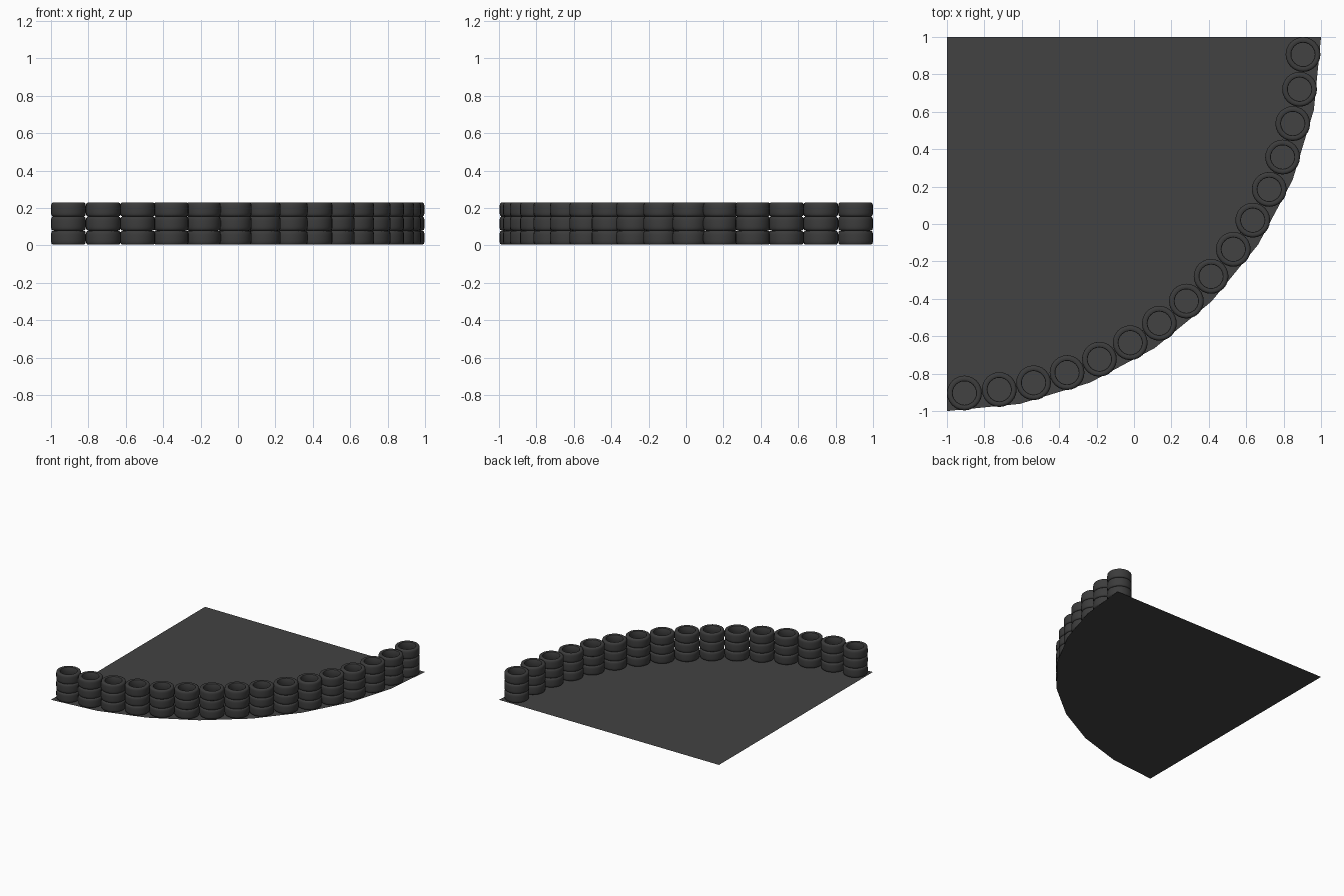
import bpy, bmesh
from math import cos, sin, pi, radians

if "Cube" in bpy.data.objects:
    bpy.data.objects.remove(bpy.data.objects["Cube"])

CX, CY = -1.0, 1.0      # centre of the quarter circle
STACKS, LEVELS, SEG = 16, 3, 24
PITCH, BASE = 0.0755, 0.003


def material(name, c):
    m = bpy.data.materials.new(name)
    m.diffuse_color = (c, c, c, 1)
    m.use_nodes = True
    m.node_tree.nodes["Principled BSDF"].inputs["Base Color"].default_value = m.diffuse_color
    return m


def add_object(name, mesh, mat, loc=(0, 0, 0)):
    ob = bpy.data.objects.new(name, mesh)
    ob.location = loc
    bpy.context.collection.objects.link(ob)
    if not mesh.materials:
        mesh.materials.append(mat)
    return ob


rubber = material("dark_rubber", 0.045)
asphalt = material("asphalt", 0.055)

# Flat quarter-circle ground pad, eight straight segments
bm = bmesh.new()
pts = [(CX, CY)]
pts += [(CX + 2 * cos(i * pi / 16), CY - 2 * sin(i * pi / 16)) for i in range(8, -1, -1)]
face = bm.faces.new([bm.verts.new((x, y, 0)) for x, y in pts])
face.normal_update()
if face.normal.z < 0:
    face.normal_flip()
mesh = bpy.data.meshes.new("ground_pad")
bm.to_mesh(mesh)
bm.free()
add_object("ground_pad", mesh, asphalt)

# Tyre: half profile mirrored about mid height, then lathed
upper = [(0.063, 0.031), (0.065, 0.0345), (0.074, 0.0375), (0.084, 0.0367),
         (0.0895, 0.033), (0.092, 0.026), (0.093, 0.015)]
profile = upper + [(r, -z) for r, z in reversed(upper)]
bm = bmesh.new()
rings = []
for k in range(SEG):
    a = 2 * pi * k / SEG
    rings.append([bm.verts.new((r * cos(a), r * sin(a), z)) for r, z in profile])
n = len(profile)
for k in range(SEG):
    a, b = rings[k], rings[(k + 1) % SEG]
    for i in range(n):
        j = (i + 1) % n
        bm.faces.new((a[i], b[i], b[j], a[j]))
bmesh.ops.recalc_face_normals(bm, faces=bm.faces)
tyre_mesh = bpy.data.meshes.new("tyre")
bm.to_mesh(tyre_mesh)
bm.free()

# Stacks of tyres along the arc
tyres = []
for s in range(STACKS):
    a = radians((s + 0.5) * 90 / STACKS)
    for lv in range(LEVELS):
        loc = (CX + 1.906 * cos(a), CY - 1.906 * sin(a), BASE + PITCH * (lv + 0.5))
        tyres.append(add_object(f"tyre_{s + 1}_{lv + 1}", tyre_mesh, rubber, loc))

# Smooth shading with crisp inner lips
bpy.context.view_layer.objects.active = tyres[0]
tyres[0].select_set(True)
bpy.ops.object.shade_smooth_by_angle(angle=radians(40))
